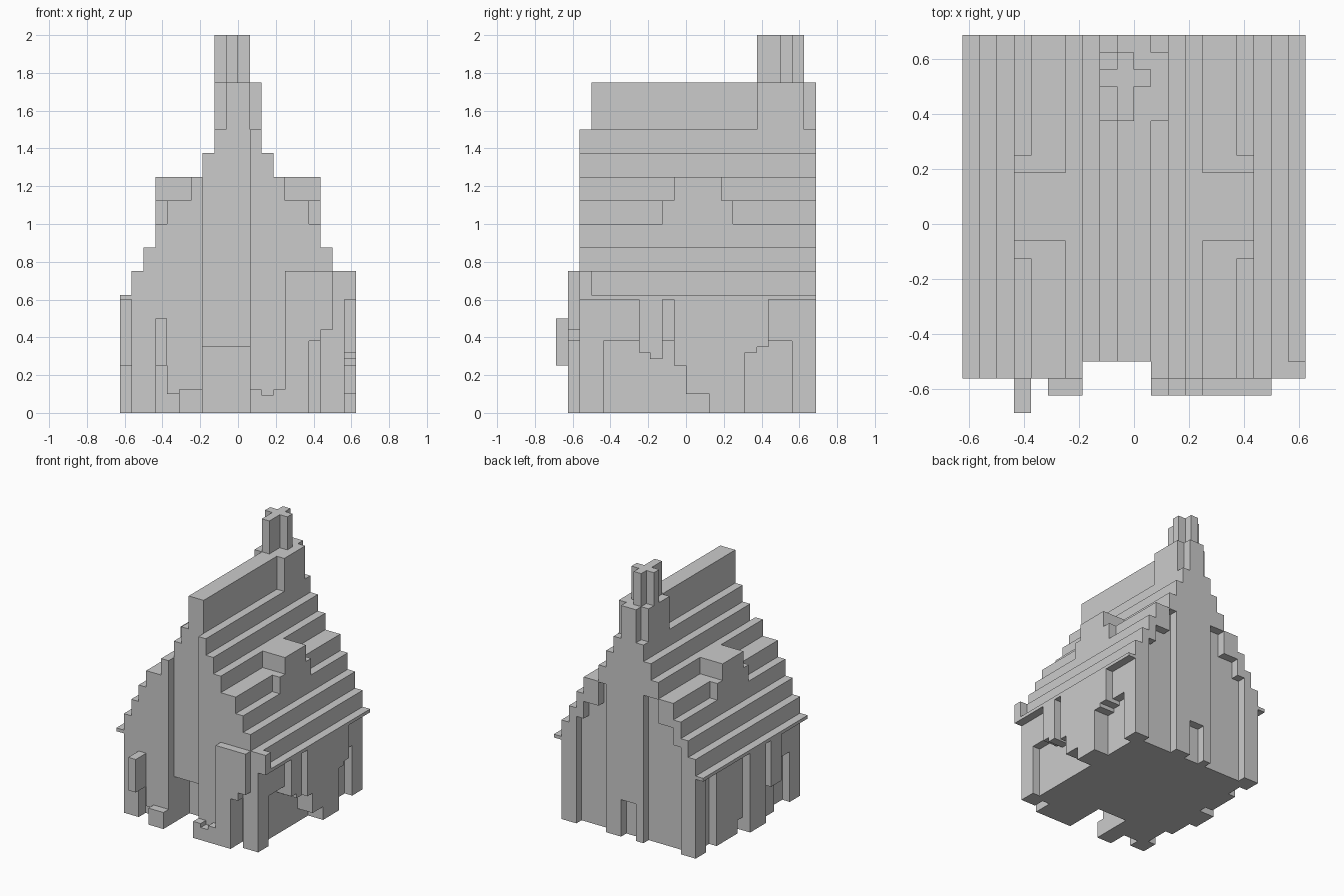
import bpy, bmesh

if "Cube" in bpy.data.objects:
    bpy.data.objects.remove(bpy.data.objects["Cube"])


def prism(name, pts, a, b, axis='y'):
    """Extrude a profile: (x, z) along y, or (y, z) along x."""
    def place(p, t):
        return (p[0], t, p[1]) if axis == 'y' else (t, p[0], p[1])
    bm = bmesh.new()
    lo = [bm.verts.new(place(p, a)) for p in pts]
    hi = [bm.verts.new(place(p, b)) for p in pts]
    bm.faces.new(lo)
    bm.faces.new(hi[::-1])
    for i in range(len(pts)):
        j = (i + 1) % len(pts)
        bm.faces.new((lo[i], hi[i], hi[j], lo[j]))
    bmesh.ops.recalc_face_normals(bm, faces=bm.faces)
    me = bpy.data.meshes.new(name)
    bm.to_mesh(me)
    bm.free()
    ob = bpy.data.objects.new(name, me)
    bpy.context.collection.objects.link(ob)
    return ob


def box(name, x0, x1, y0, y1, z0, z1):
    return prism(name, [(x0, z0), (x1, z0), (x1, z1), (x0, z1)], y0, y1)


# stepped house body: (half width, top of step)
steps = [(.5625, .75), (.5, .875), (.4375, 1.0), (.375, 1.125),
         (.25, 1.25), (.1875, 1.375), (.125, 1.5)]
half = [(.5625, 0)]
for i, (w, z) in enumerate(steps):
    if i:
        half.append((w, steps[i - 1][1]))
    half.append((w, z))
body = prism("house_body", half + [(-x, z) for x, z in half[::-1]], -.5625, .6875)

# recesses in the walls
cutters = [
    box("entrance_bay_cut", -.1875, .0625, -.8, -.5, -.1, 1.8),
    box("door_cut", -.1874, .0624, -.6, -.3125, -.1, .35),
    prism("front_left_cut", [(-.4375, -.1), (-.3125, -.1), (-.3125, .1), (-.375, .1),
                             (-.375, .38), (-.4375, .38)], -.8, -.48),
    box("front_right_cut", .375, .4375, -.8, -.48, -.1, .38),
    box("right_cut_front", .5, .8, -.4375, .125, -.1, .38),
    box("right_cut_back", .5, .8, .3125, .5625, -.1, .38),
    box("left_cut_back", -.8, -.5, .4375, .5625, -.1, .58),
    box("left_cut_low", -.8, -.5, .125, .1875, -.1, .1),
    box("left_cut_front", -.8, -.5, -.4375, -.25, -.1, .38),
    box("back_notch_cut", -.0625, .0625, .625, .8, -.1, .28),
    prism("back_right_cut", [(.1875, -.1), (.4375, -.1), (.4375, .81), (.375, .81), (.375, .94),
                             (.25, .94), (.25, 1.12), (.1875, 1.12)], .625, .8),
    prism("back_left_cut", [(-.125, -.1), (-.4375, -.1), (-.4375, .81), (-.375, .81), (-.375, .94),
                            (-.25, .94), (-.25, 1.12), (-.125, 1.12)], .625, .8),
]
for c in cutters:
    c.hide_render = True
    m = body.modifiers.new(c.name, 'BOOLEAN')
    m.operation = 'DIFFERENCE'
    m.solver = 'EXACT'
    m.object = c
bpy.context.view_layer.update()
dg = bpy.context.evaluated_depsgraph_get()
cut_mesh = bpy.data.meshes.new_from_object(body.evaluated_get(dg))
body.modifiers.clear()
body.data = cut_mesh
for c in cutters:
    bpy.data.objects.remove(c)

# ridge, eaves and dormers
box("roof_ridge", -.0625, .0625, -.5, .6875, 1.5, 1.75)
for s, side in ((1, "right"), (-1, "left")):
    box("eave_" + side, *sorted((s * .5625, s * .625)), -.5625, .6875, .6, .625)
    box("dormer_top_" + side, *sorted((s * .1875, s * .4375)), -.0625, .1875, 1.0, 1.25)
    box("dormer_base_" + side, *sorted((s * .25, s * .4375)), -.125, .25, 1.0, 1.125)
box("eave_corner_block", .5625, .625, -.5625, -.5, .6, .75)

# chimney: square base with a plus-shaped stack
box("chimney_base", -.125, .125, .375, .625, 1.5, 1.75)
box("chimney_stack_wide", -.125, .0625, .5, .5625, 1.75, 2)
box("chimney_stack_deep", -.0625, 0, .375, .625, 1.75, 2)

# stonework and lantern on the front
prism("front_stonework", [(.0625, 0), (.375, 0), (.375, .38), (.4375, .38), (.4375, .44),
                          (.5, .44), (.5, .75), (.25, .75), (.25, .125), (.1875, .125),
                          (.1875, .095), (.125, .095), (.125, .125), (.0625, .125)],
      -.625, -.5625)
box("front_step_stone", -.3125, -.1875, -.625, -.5625, 0, .125)
box("lantern", -.4375, -.375, -.6875, -.5625, .25, .5)

# raised stonework on the side walls
prism("right_stonework", [(.125, 0), (.3125, 0), (.3125, .32), (.375, .32), (.375, .35),
                          (.4375, .35), (.4375, .6), (-.0625, .6), (-.0625, .25), (0, .25),
                          (0, .1), (.125, .1)], .5, .625, 'x')
prism("right_hanging_stone", [(-.25, .32), (-.19, .32), (-.19, .285), (-.125, .285),
                              (-.125, .6), (-.25, .6)], .5, .625, 'x')
box("left_stonework", -.625, -.5625, -.0625, .125, 0, .6)
box("left_hanging_stone", -.625, -.5625, -.25, -.125, .25, .6)
